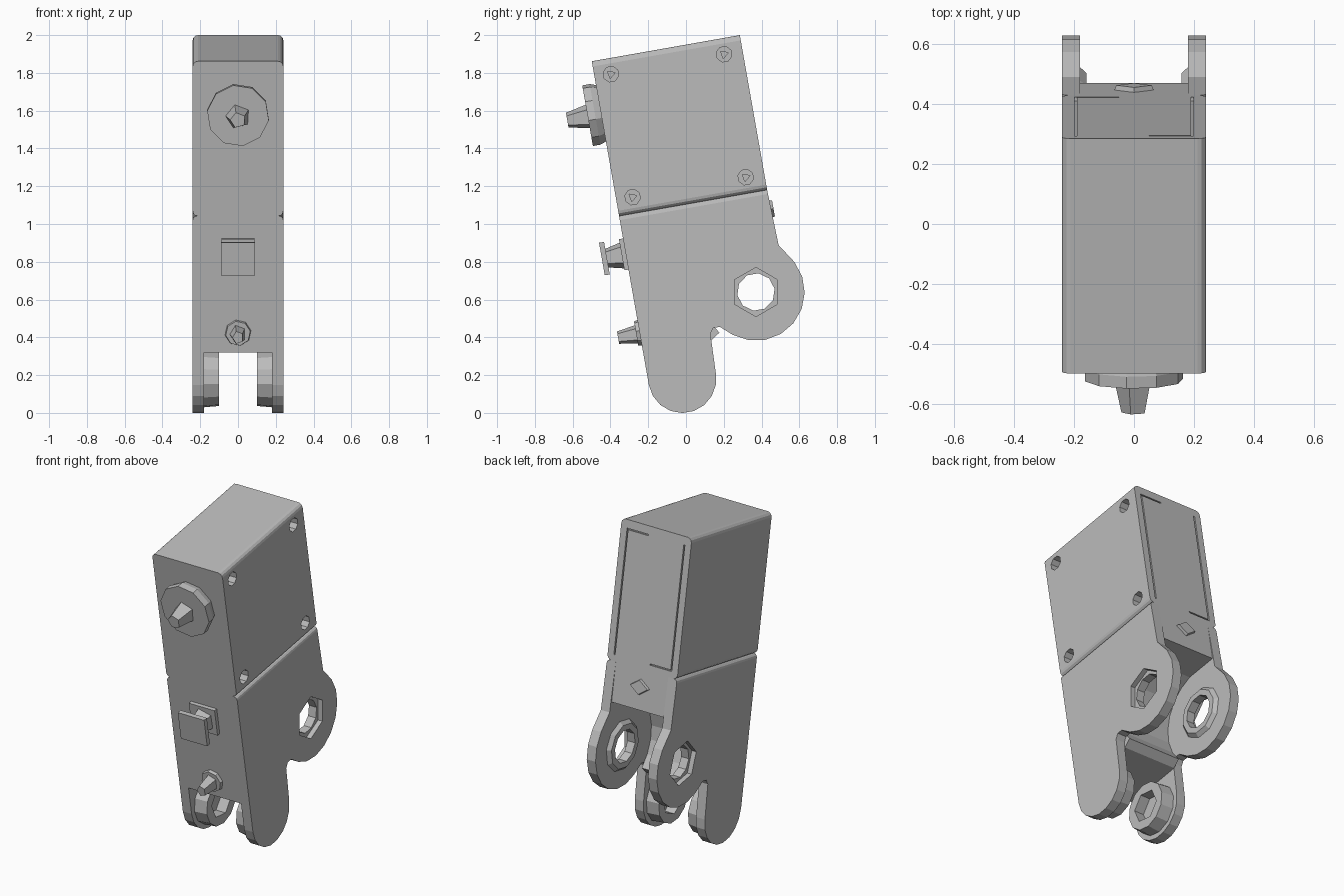
import bpy, bmesh
from math import radians, sin, cos, pi
from mathutils import Matrix

if "Cube" in bpy.data.objects:
    bpy.data.objects.remove(bpy.data.objects["Cube"])

TILT = Matrix.Rotation(radians(10), 4, 'X')   # whole housing leans back
FRONT, BACK, SEAM, TOP = -0.168, 0.628, 1.088, 1.92
SIDE, INNER = 0.24, 0.18
EAR, FOOT = (0.476, 0.566), (0.012, 0.18)     # pivot centres as (y, z)

grey = bpy.data.materials.new("plain grey")
grey.use_nodes = True
grey.diffuse_color = (0.5, 0.5, 0.5, 1)
grey.node_tree.nodes["Principled BSDF"].inputs["Base Color"].default_value = (0.5, 0.5, 0.5, 1)


def finish(name, bm):
    bmesh.ops.recalc_face_normals(bm, faces=bm.faces)
    bm.transform(TILT)
    mesh = bpy.data.meshes.new(name)
    bm.to_mesh(mesh)
    bm.free()
    mesh.materials.append(grey)
    obj = bpy.data.objects.new(name, mesh)
    bpy.context.collection.objects.link(obj)
    return obj


def arc(centre, r, start, end, n):
    angles = [radians(start + (end - start) * i / n) for i in range(n + 1)]
    return [(centre[0] + r * cos(a), centre[1] + r * sin(a)) for a in angles]


def prism(name, profile, x0, x1, bevel=0, rule=None):
    """Side profile (y, z) pushed from x0 to x1; edges picked by rule are rounded."""
    bm = bmesh.new()
    face = bm.faces.new([bm.verts.new((x0, y, z)) for y, z in profile])
    new = bmesh.ops.extrude_face_region(bm, geom=[face])["geom"]
    bmesh.ops.translate(bm, vec=(x1 - x0, 0, 0),
                        verts=[v for v in new if isinstance(v, bmesh.types.BMVert)])
    if rule:
        edges = [e for e in bm.edges if all(rule(v.co) for v in e.verts)
                 and abs(e.verts[0].co.z - e.verts[1].co.z) < 0.01
                 and abs(e.verts[0].co.x - e.verts[1].co.x) < 0.01]
        bmesh.ops.bevel(bm, geom=edges, offset=bevel, segments=3, profile=0.5, affect='EDGES')
    return finish(name, bm)


def box(name, lo, hi):
    return prism(name, [(lo[1], lo[2]), (hi[1], lo[2]), (hi[1], hi[2]), (lo[1], hi[2])], lo[0], hi[0])


def stud(name, sides, r0, r1, start, end, axis, centre, turn=0.0, stretch=1.0):
    """Tapered polygon post along x or y; centre holds the other two coordinates."""
    bm = bmesh.new()
    bmesh.ops.create_cone(bm, cap_ends=True, segments=sides, radius1=r0, radius2=r1,
                          depth=abs(end - start))
    bm.transform(Matrix.Rotation(radians(turn), 4, 'Z'))
    bm.transform(Matrix.Diagonal((stretch, 1, 1, 1)))
    mid, sign = (start + end) / 2, 1 if end > start else -1
    if axis == 'X':
        bm.transform(Matrix.Rotation(sign * pi / 2, 4, 'Y'))
        bm.transform(Matrix.Translation((mid, centre[0], centre[1])))
    else:
        bm.transform(Matrix.Rotation(-sign * pi / 2, 4, 'X'))
        bm.transform(Matrix.Translation((centre[0], mid, centre[1])))
    return finish(name, bm)


def cut(obj, cutters):
    bpy.context.view_layer.objects.active = obj
    for c in cutters:
        mod = obj.modifiers.new("cut", 'BOOLEAN')
        mod.operation, mod.solver, mod.object = 'DIFFERENCE', 'EXACT', c
        bpy.ops.object.modifier_apply(modifier=mod.name)
        bpy.data.objects.remove(c)


# Upper housing, rounded along the long side edges
upper = prism("upper_housing", [(FRONT, SEAM), (BACK, SEAM), (BACK, TOP), (FRONT, TOP)],
              -SIDE, SIDE, 0.028, lambda co: True)

# Screw holes on the right-hand plate, with a three-sided socket
cutters = []
for y in (-0.08, 0.528):
    for z in (1.174, 1.835):
        cutters.append(stud("screw_cutter", 8, 0.042, 0.042, 0.16, 0.3, 'X', (y, z), 22))
        cutters.append(stud("socket_cutter", 3, 0.024, 0.024, 0.13, 0.2, 'X', (y, z), 10))

# Fine panel lines on the back
low, high, half, line = 1.125, 1.87, 0.198, 0.008
for x0, z0, x1, z1 in ((-half, low, -half + line, high), (half - line, low, half, high),
                       (0.05, high - line, half, high), (-half, low, -0.05, low + line)):
    cutters.append(box("panel_line_cutter", (x0, BACK - 0.012, z0), (x1, BACK + 0.1, z1)))
cut(upper, cutters)

# Lower core: hollowed behind for the hinge pocket
core = [(FRONT, 0.355), (0.2, 0.355)] + arc(EAR, 0.29, 218, 100, 7)
core += [(BACK, 0.85), (BACK, SEAM), (FRONT, SEAM)]
prism("lower_core", core, -INNER, INNER)

# Side cheeks carrying a rear ear and a bottom foot
cheek = [(FRONT, SEAM)] + arc(FOOT, 0.18, 180, 360, 9)
cheek += [(0.2, 0.39), (0.221, 0.418), (0.256, 0.417)] + arc(EAR, 0.258, 232, 388, 8)
cheek += [(0.637, 0.79), (BACK, SEAM)]
for side, label in ((1, "left"), (-1, "right")):
    plate = prism(label + "_cheek", cheek, side * INNER, side * SIDE, 0.022,
                  lambda co: abs(co.x) > 0.2 and co.z > SEAM - 0.01)
    cut(plate, [stud("bore_cutter", 10, 0.1, 0.1, side * 0.1, side * 0.3, 'X', EAR),
                stud("nut_cutter", 6, 0.13, 0.13, side * 0.21, side * 0.3, 'X', EAR, 20)])
    ring = stud(label + "_ear_ring", 10, 0.155, 0.135, side * INNER, side * 0.158, 'X', EAR)
    cut(ring, [stud("bore_cutter", 10, 0.1, 0.1, side * 0.1, side * 0.3, 'X', EAR)])
    boss = stud(label + "_foot_boss", 12, 0.152, 0.145, side * INNER, side * 0.1, 'X', FOOT)
    cut(boss, [stud("hex_cutter", 6, 0.095, 0.095, side * 0.05, side * 0.165, 'X', FOOT, 15)])

# Large dial with a tapered stem
stud("dial", 10, 0.15, 0.165, FRONT + 0.01, -0.2, 'Y', (0, 1.64), 9)
stud("dial_rim", 10, 0.165, 0.165, -0.2, -0.24, 'Y', (0, 1.64), 9)
stud("dial_stem", 5, 0.068, 0.042, -0.23, -0.35, 'Y', (0, 1.635), 15)

# Square button on a neck
box("button_base", (-0.088, -0.19, 0.80), (0.088, FRONT + 0.01, 0.967))
stud("button_neck", 5, 0.075, 0.05, -0.18, -0.28, 'Y', (0, 0.88), 20)
box("button_cap", (-0.09, -0.297, 0.792), (0.09, -0.27, 0.967))

# Small lever near the bottom
stud("lever_base", 8, 0.072, 0.066, FRONT + 0.01, -0.187, 'Y', (0, 0.46), 10)
stud("lever", 5, 0.052, 0.035, -0.18, -0.285, 'Y', (0, 0.455), 18, 0.85)

# Diamond lug on the back
stud("back_diamond", 4, 0.05, 0.042, BACK - 0.01, BACK + 0.016, 'Y', (0, 0.985), 0, 1.4)
